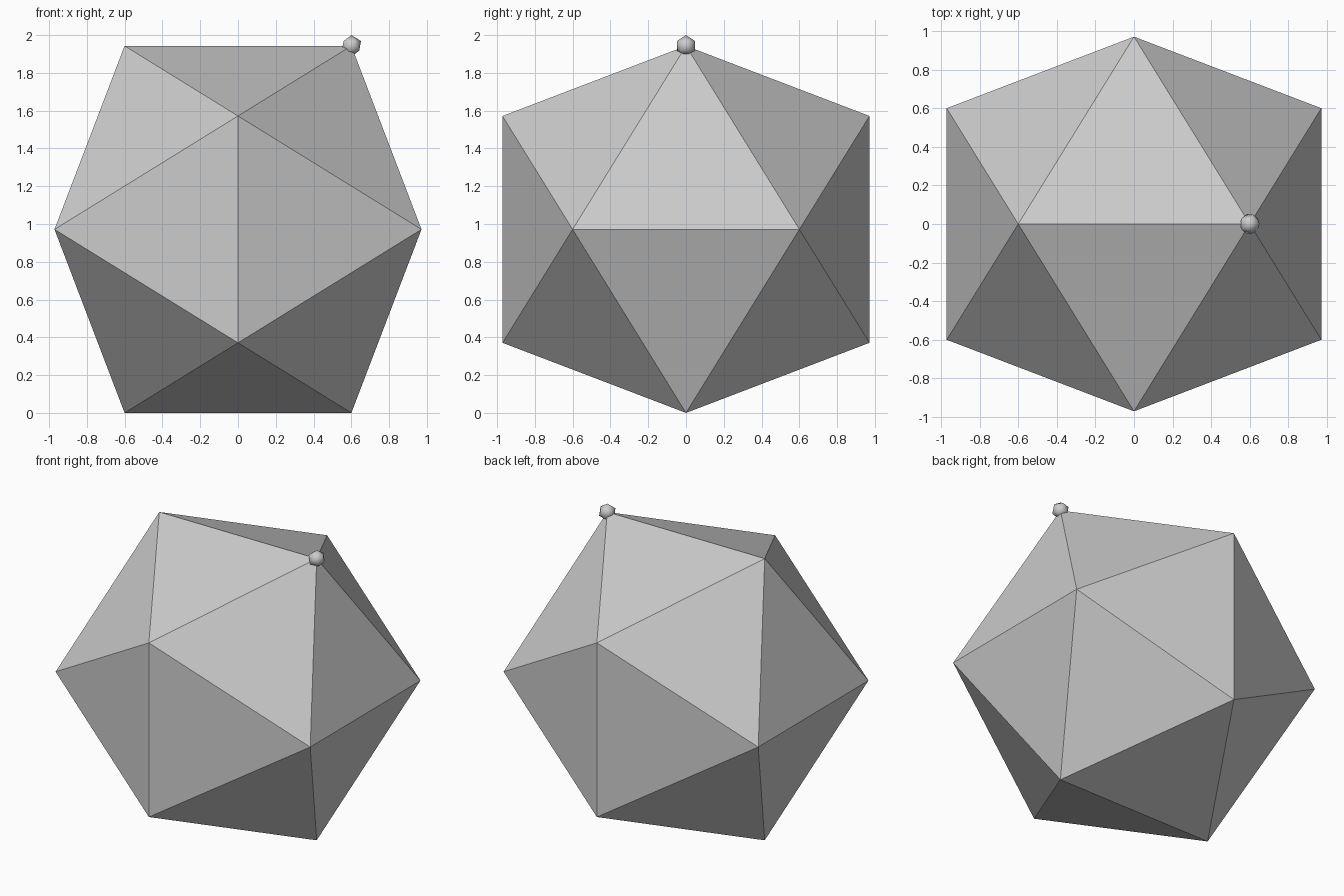
import bpy
import bmesh
from math import sqrt
from mathutils import Vector

cube = bpy.data.objects.get("Cube")
if cube:
    bpy.data.objects.remove(cube, do_unlink=True)

PHI = (1 + sqrt(5)) / 2
SHORT = 0.6004            # half an edge of the large solid
LONG = SHORT * PHI        # half its height
BEAD_RADIUS = 0.057

# One plain grey for everything
grey = bpy.data.materials.new("plain_grey")
grey.use_nodes = True
colour = (0.6, 0.6, 0.6, 1)
grey.diffuse_color = colour
grey.node_tree.nodes["Principled BSDF"].inputs["Base Color"].default_value = colour


def add_object(name, bm, location, smooth=False):
    for face in bm.faces:
        face.smooth = smooth
    mesh = bpy.data.meshes.new(name)
    bm.to_mesh(mesh)
    bm.free()
    mesh.materials.append(grey)
    obj = bpy.data.objects.new(name, mesh)
    obj.location = location
    bpy.context.collection.objects.link(obj)
    return obj


# Icosahedron: hull of three crossed golden rectangles
bm = bmesh.new()
for s in (-SHORT, SHORT):
    for t in (-LONG, LONG):
        for corner in ((s, 0, t), (t, s, 0), (0, t, s)):
            bm.verts.new(corner)
bmesh.ops.convex_hull(bm, input=bm.verts)
bmesh.ops.recalc_face_normals(bm, faces=bm.faces)
add_object("icosahedron", bm, Vector((0, 0, LONG)))

# Small smooth bead marking one top corner
bm = bmesh.new()
bmesh.ops.create_icosphere(bm, subdivisions=1, radius=BEAD_RADIUS)
add_object("corner_bead", bm, Vector((SHORT, 0, 2 * LONG)), smooth=True)
